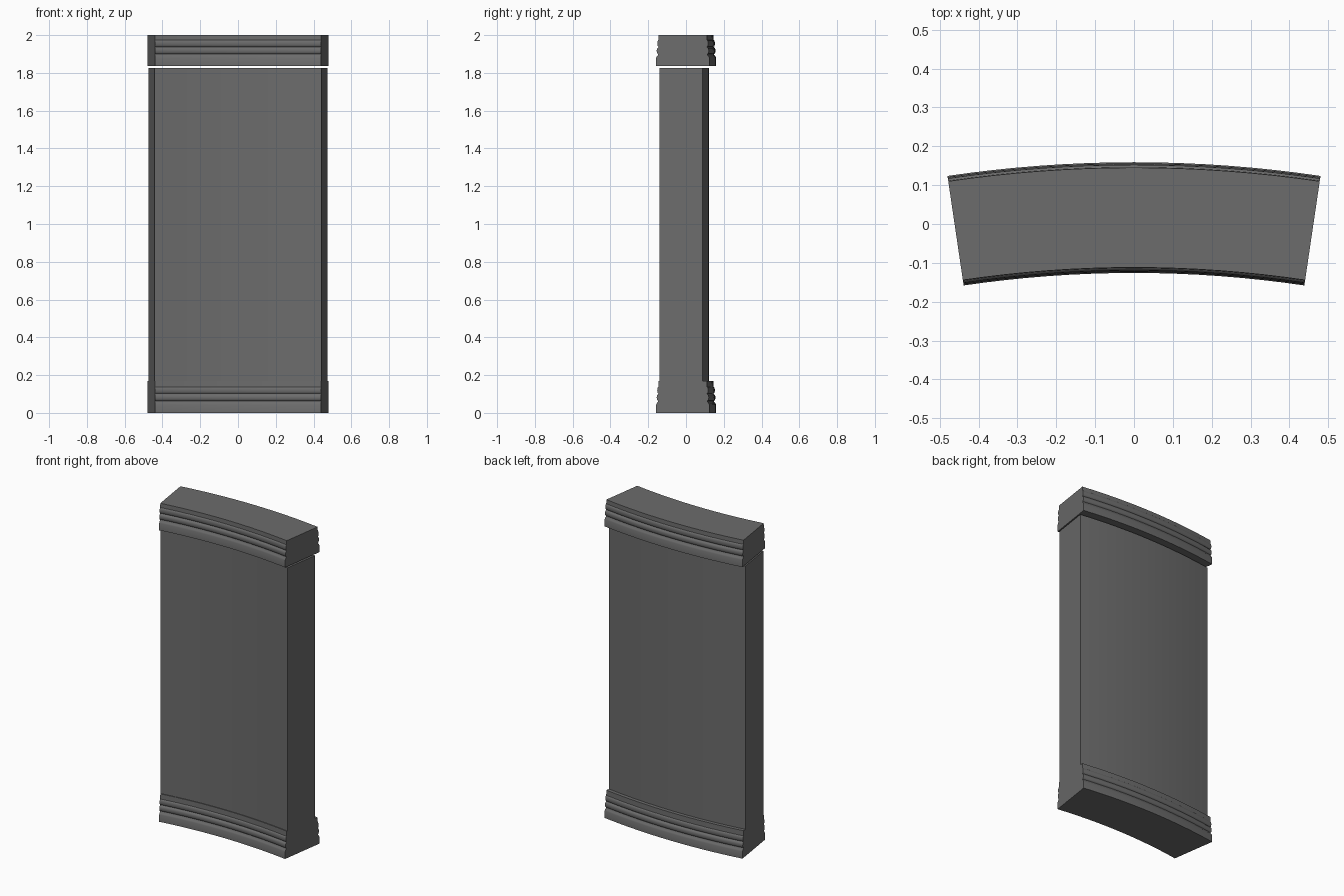
import bpy, bmesh
from math import radians, sin, cos, pi

if "Cube" in bpy.data.objects:
    bpy.data.objects.remove(bpy.data.objects["Cube"])

HALF = radians(8.4)      # half the angle of the curved wall
R_OUT, R_IN = 3.287, 3.002
CY = 0.159 - R_OUT       # centre of the arc on y
STEPS = 16

dark = bpy.data.materials.new("dark_grey")
dark.diffuse_color = (0.15, 0.15, 0.15, 1)
dark.use_nodes = True
dark.node_tree.nodes["Principled BSDF"].inputs["Base Color"].default_value = dark.diffuse_color


def sweep(name, section):
    """Sweep a closed (radius, z) section around the arc and close both ends."""
    bm = bmesh.new()
    rings = []
    for i in range(STEPS + 1):
        a = -HALF + 2 * HALF * i / STEPS
        rings.append([bm.verts.new((r * sin(a), CY + r * cos(a), z)) for r, z in section])
    n = len(section)
    for a, b in zip(rings, rings[1:]):
        for j in range(n):
            k = (j + 1) % n
            bm.faces.new((a[j], a[k], b[k], b[j]))
    bm.faces.new(rings[0])
    bm.faces.new(rings[-1][::-1])
    bmesh.ops.recalc_face_normals(bm, faces=bm.faces)
    mesh = bpy.data.meshes.new(name)
    bm.to_mesh(mesh)
    bm.free()
    mesh.materials.append(dark)
    obj = bpy.data.objects.new(name, mesh)
    bpy.context.collection.objects.link(obj)
    bpy.ops.object.select_all(action='DESELECT')
    obj.select_set(True)
    bpy.context.view_layer.objects.active = obj
    bpy.ops.object.shade_smooth_by_angle(angle=radians(40))
    return obj


def bead(inset, bulge, z0, z1, n=6):
    """Half-round moulding between two heights."""
    return [(inset - bulge * sin(pi * i / n), z0 + (z1 - z0) * (1 - cos(pi * i / n)) / 2)
            for i in range(n + 1)]


def moulding(name, z, height):
    # Plinth, groove, two soft beads and a plain upper band, as (inset, height)
    prof = [(0, 0), (0, 0.044), (0.004, 0.052), (0.010, 0.058)]
    prof += bead(0.011, 0.008, 0.064, 0.098)
    prof += bead(0.013, 0.007, 0.102, 0.138)
    prof += [(0.014, height)]
    back = [(R_OUT - d, z + h) for d, h in prof]
    front = [(R_IN + d, z + h) for d, h in reversed(prof)]
    return sweep(name, back + front)


# Base and cap mouldings
moulding("base_moulding", 0.0, 0.17)
moulding("cap_moulding", 1.836, 0.164)

# Plain wall body, leaving a thin gap below the cap
ri, ro = R_IN + 0.0185, R_OUT - 0.036
sweep("wall_body", [(ri, 0.17), (ro, 0.17), (ro, 1.827), (ri, 1.827)])
